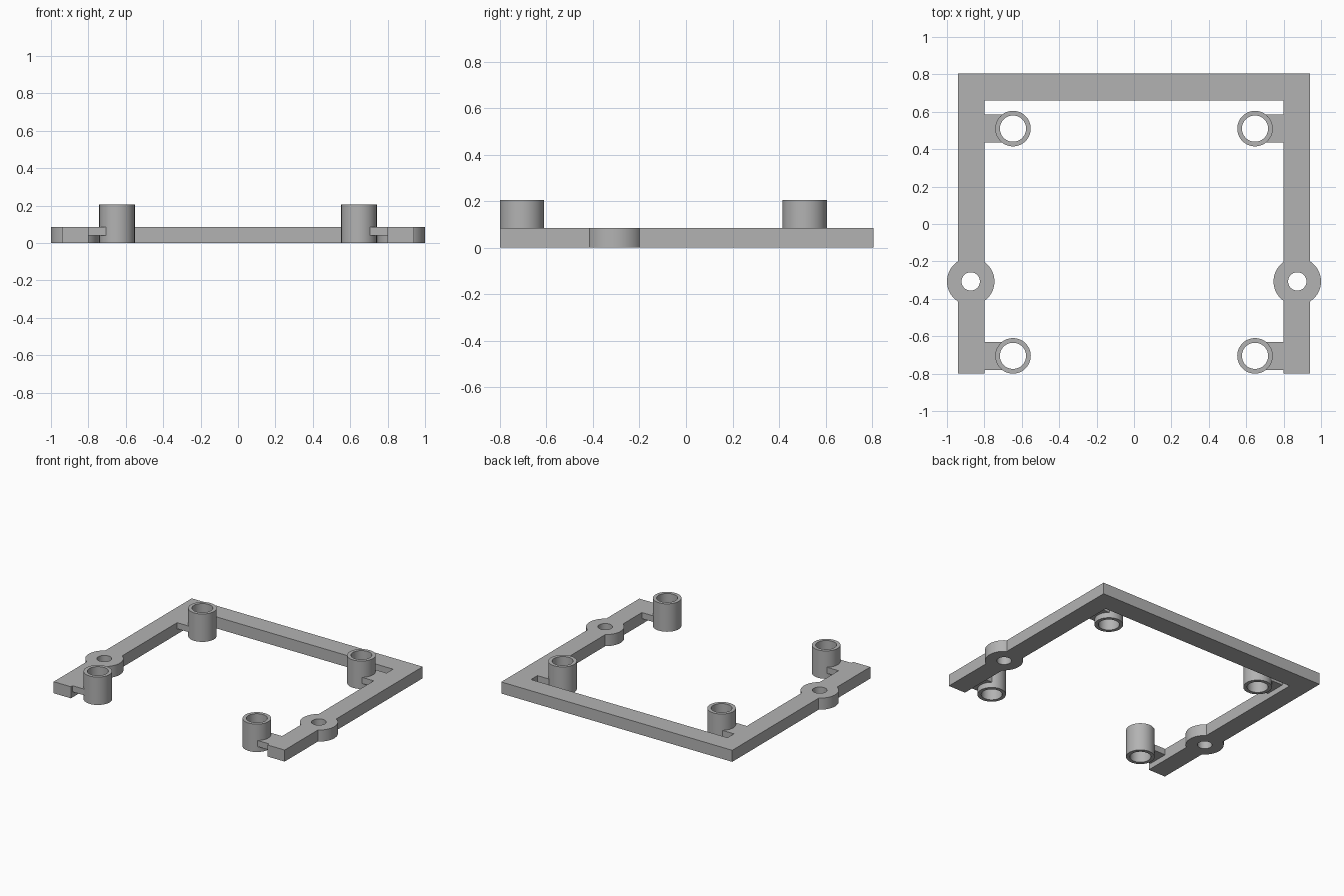
import bpy, bmesh, math
from mathutils import Matrix

if "Cube" in bpy.data.objects:
    bpy.data.objects.remove(bpy.data.objects["Cube"])

H = 0.085                     # frame thickness
POST_X, POST_YS = 0.647, (0.51, -0.705)
EAR_X, EAR_Y = 0.873, -0.307

grey = bpy.data.materials.new("grey plastic")
grey.diffuse_color = (0.45, 0.45, 0.45, 1)
grey.use_nodes = True
grey.node_tree.nodes["Principled BSDF"].inputs["Base Color"].default_value = grey.diffuse_color


def make(name, bm):
    bmesh.ops.recalc_face_normals(bm, faces=bm.faces)
    me = bpy.data.meshes.new(name)
    bm.to_mesh(me)
    bm.free()
    me.materials.append(grey)
    ob = bpy.data.objects.new(name, me)
    bpy.context.collection.objects.link(ob)
    return ob


def box(name, x0, x1, y0, y1, z0, z1):
    bm = bmesh.new()
    m = Matrix.Translation(((x0 + x1) / 2, (y0 + y1) / 2, (z0 + z1) / 2))
    bmesh.ops.create_cube(bm, size=1, matrix=m @ Matrix.Diagonal((x1 - x0, y1 - y0, z1 - z0, 1)))
    return make(name, bm)


def cylinder(name, x, y, r, z0, z1, n=64):
    bm = bmesh.new()
    bmesh.ops.create_cone(bm, cap_ends=True, segments=n, radius1=r, radius2=r, depth=z1 - z0,
                          matrix=Matrix.Translation((x, y, (z0 + z1) / 2)))
    return make(name, bm)


def tube(name, x, y, ro, ri, h, n=64):
    bm = bmesh.new()
    rings = []
    for r, z in ((ro, 0), (ro, h), (ri, h), (ri, 0)):
        rings.append([bm.verts.new((x + r * math.cos(2 * math.pi * i / n),
                                    y + r * math.sin(2 * math.pi * i / n), z)) for i in range(n)])
    for a, b in zip(rings, rings[1:] + rings[:1]):
        for i in range(n):
            j = (i + 1) % n
            bm.faces.new((a[i], a[j], b[j], b[i]))
    return make(name, bm)


def boolean(ob, other, op):
    mod = ob.modifiers.new(op.lower(), 'BOOLEAN')
    mod.operation, mod.object, mod.solver = op, other, 'EXACT'
    bpy.context.view_layer.objects.active = ob
    bpy.ops.object.modifier_apply(modifier=mod.name)
    bpy.data.objects.remove(other)


# U-shaped frame: back bar, two side arms, round screw ears and post tabs
frame = box("frame", -0.94, 0.94, 0.66, 0.805, 0, H)
for s in (-1, 1):
    xa, xb = sorted((s * 0.80, s * 0.94))
    boolean(frame, box("arm", xa, xb, -0.8, 0.805, 0, H), 'UNION')
    boolean(frame, cylinder("ear", s * EAR_X, EAR_Y, 0.127, 0, H), 'UNION')
    for y in POST_YS:
        xa, xb = sorted((s * POST_X, s * 0.85))
        boolean(frame, box("tab", xa, xb, y - 0.075, y + 0.075, 0.04, H), 'UNION')

# screw holes, and clearance where the tabs meet the hollow posts
for s in (-1, 1):
    boolean(frame, cylinder("hole", s * EAR_X, EAR_Y, 0.049, -0.1, 0.3), 'DIFFERENCE')
    for y in POST_YS:
        boolean(frame, cylinder("bore", s * POST_X, y, 0.08, -0.1, 0.3), 'DIFFERENCE')

# four hollow posts
parts = [frame]
for side, s in (("left", -1), ("right", 1)):
    for end, y in zip(("back", "front"), POST_YS):
        parts.append(tube(f"{end}_{side}_post", s * POST_X, y, 0.095, 0.07, 0.205))

# smooth round walls, keep edges sharp
for ob in parts:
    bpy.ops.object.select_all(action='DESELECT')
    ob.select_set(True)
    bpy.context.view_layer.objects.active = ob
    bpy.ops.object.shade_smooth_by_angle(angle=math.radians(30))
